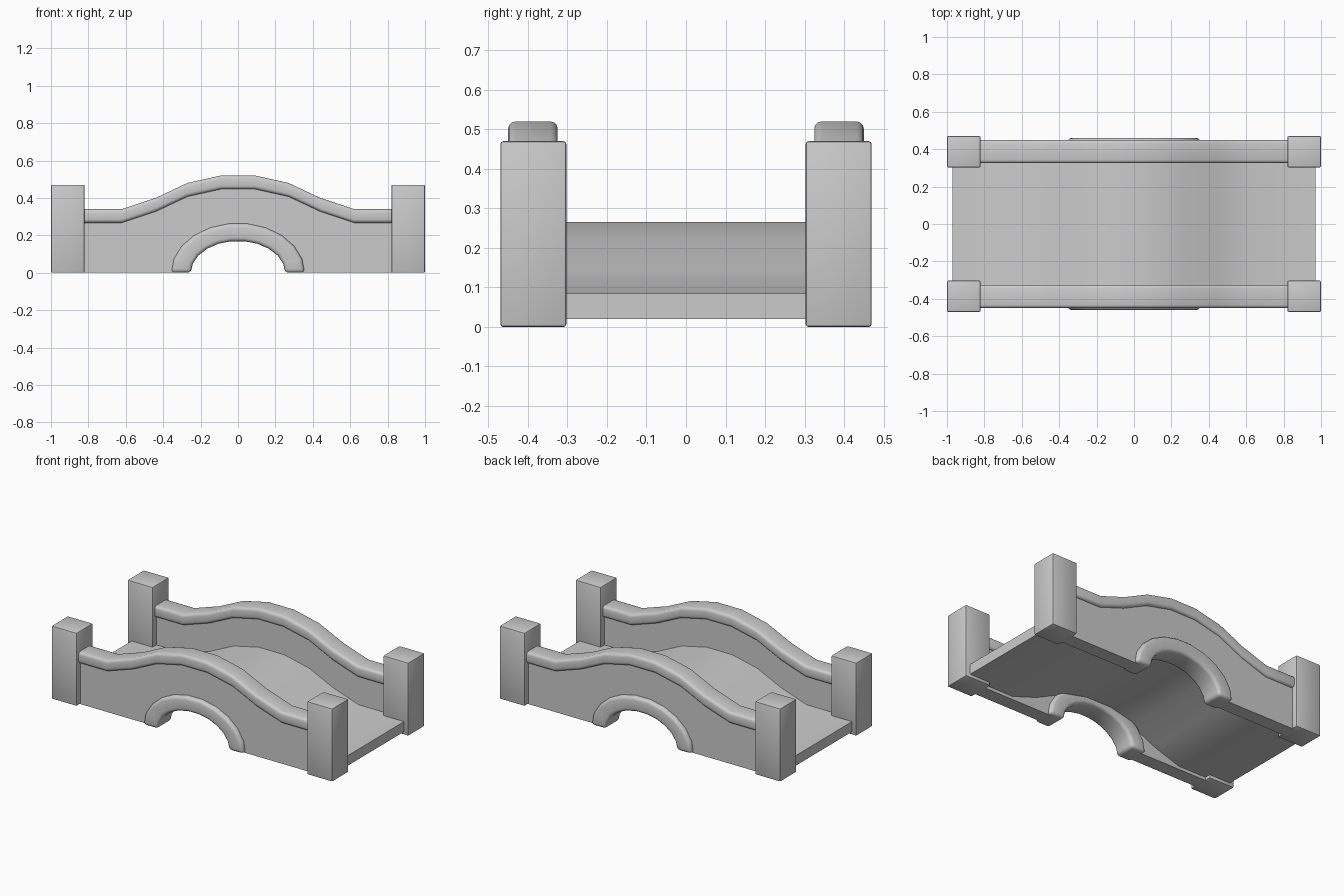
import bpy, bmesh, math

if "Cube" in bpy.data.objects:
    bpy.data.objects.remove(bpy.data.objects["Cube"])

# Hump curve: height above the flat ends, shared by deck, walls and rails
HALF = [(0.62, 0.0), (0.44, 0.06), (0.27, 0.14), (0.09, 0.18)]
HUMP = [(-x, h) for x, h in HALF] + [(x, h) for x, h in reversed(HALF)]


def curve(end, base):
    return [(-end, base)] + [(x, base + h) for x, h in HUMP] + [(end, base)]


def finish(name, bm, bevel=0.0, segments=2):
    bmesh.ops.recalc_face_normals(bm, faces=bm.faces)
    if bevel:
        edges = [e for e in bm.edges if e.calc_face_angle(0) > math.radians(50)]
        bmesh.ops.bevel(bm, geom=edges, offset=bevel, segments=segments,
                        profile=0.5, affect='EDGES')
    me = bpy.data.meshes.new(name)
    bm.to_mesh(me)
    bm.free()
    me.shade_smooth()
    me.set_sharp_from_angle(angle=math.radians(40))
    ob = bpy.data.objects.new(name, me)
    bpy.context.collection.objects.link(ob)
    return ob


def band(name, upper, lower, y0, y1, bevel=0.0, segments=2):
    """Solid strip between two matching x-z polylines, from y0 to y1."""
    bm = bmesh.new()
    rings = []
    for (xu, zu), (xl, zl) in zip(upper, lower):
        rings.append([bm.verts.new(p) for p in
                      ((xu, y0, zu), (xu, y1, zu), (xl, y1, zl), (xl, y0, zl))])
    for a, b in zip(rings, rings[1:]):
        for i in range(4):
            j = (i + 1) % 4
            bm.faces.new((a[i], a[j], b[j], b[i]))
    bm.faces.new(rings[0])
    bm.faces.new(rings[-1])
    return finish(name, bm, bevel, segments)


def prism(name, outline, y0, y1):
    """Extrude an x-z outline from y0 to y1."""
    bm = bmesh.new()
    face = bm.faces.new([bm.verts.new((x, y0, z)) for x, z in outline])
    geo = bmesh.ops.extrude_face_region(bm, geom=[face])['geom']
    bmesh.ops.translate(bm, vec=(0, y1 - y0, 0),
                        verts=[v for v in geo if isinstance(v, bmesh.types.BMVert)])
    return finish(name, bm)


def box(name, lo, hi, bevel):
    bm = bmesh.new()
    bmesh.ops.create_cube(bm, size=1)
    for v in bm.verts:
        for i in range(3):
            v.co[i] = lo[i] if v.co[i] < 0 else hi[i]
    return finish(name, bm, bevel)


def arc(rx, rz, n=11):
    return [(-rx * math.cos(math.pi * i / n), rz * math.sin(math.pi * i / n))
            for i in range(n + 1)]


# Curved walking deck
band("deck", curve(0.97, 0.085), curve(0.97, 0.02), -0.35, 0.35)

for s, side in ((-1, "front"), (1, "back")):
    # Side wall with the arch opening cut into its lower edge
    outline = [(-0.85, 0.0)] + arc(0.31, 0.22) + [(0.85, 0.0)]
    outline += reversed(curve(0.85, 0.29))
    prism(side + "_wall", outline, *sorted((s * 0.342, s * 0.432)))

    # Rounded handrail
    band(side + "_rail", curve(0.85, 0.34), curve(0.85, 0.267),
         *sorted((s * 0.325, s * 0.45)), bevel=0.018, segments=3)

    # Raised arch trim
    band(side + "_arch", arc(0.357, 0.265), arc(0.252, 0.17),
         *sorted((s * 0.315, s * 0.46)), bevel=0.02, segments=3)

    # Corner posts
    for e, end in ((-1, "left"), (1, "right")):
        xs, ys = sorted((e * 0.82, e)), sorted((s * 0.303, s * 0.47))
        box(f"{side}_{end}_post", (xs[0], ys[0], 0.0), (xs[1], ys[1], 0.47), 0.007)
